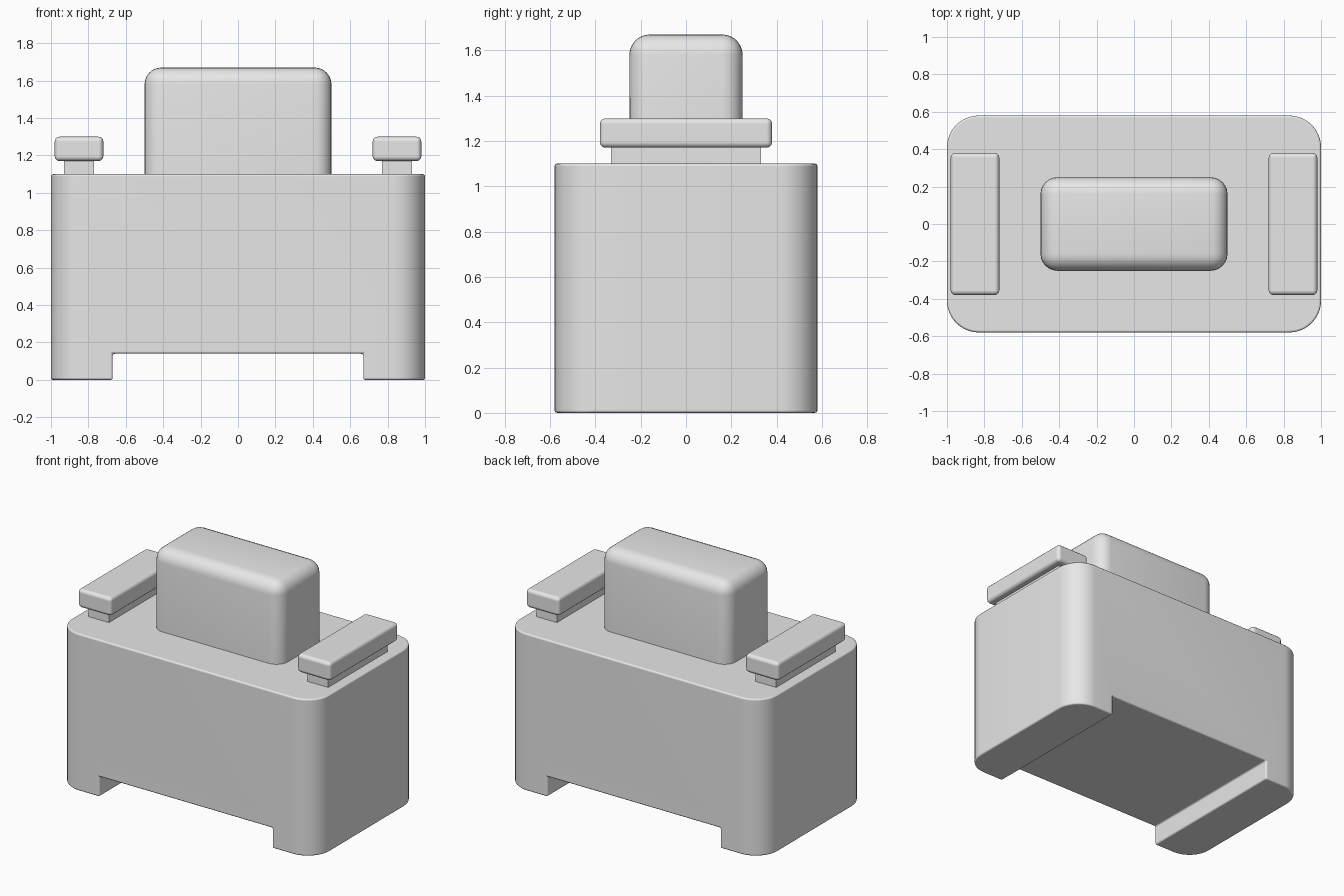
import bpy
import bmesh

if "Cube" in bpy.data.objects:
    bpy.data.objects.remove(bpy.data.objects["Cube"], do_unlink=True)

grey = bpy.data.materials.new("light_grey")
grey.use_nodes = True
colour = (0.8, 0.8, 0.8, 1)
grey.diffuse_color = colour
grey.node_tree.nodes["Principled BSDF"].inputs["Base Color"].default_value = colour


def prism(profile, half_depth):
    """Extrude an x-z outline from front to back."""
    bm = bmesh.new()
    face = bm.faces.new([bm.verts.new((x, -half_depth, z)) for x, z in profile])
    out = bmesh.ops.extrude_face_region(bm, geom=[face], use_keep_orig=True)
    moved = [v for v in out["geom"] if isinstance(v, bmesh.types.BMVert)]
    bmesh.ops.translate(bm, verts=moved, vec=(0, 2 * half_depth, 0))
    bmesh.ops.recalc_face_normals(bm, faces=bm.faces)
    return bm


def box(x0, x1, half_depth, z0, z1):
    return prism([(x0, z0), (x1, z0), (x1, z1), (x0, z1)], half_depth)


def round_edges(bm, radius, segments, rule):
    edges = [e for e in bm.edges if rule(*e.verts)]
    bmesh.ops.bevel(bm, geom=edges, offset=radius, segments=segments,
                    profile=0.5, affect="EDGES", clamp_overlap=True)


def finish(bm, name, edge_radius=0, segments=3):
    mesh = bpy.data.meshes.new(name)
    bm.to_mesh(mesh)
    bm.free()
    mesh.materials.append(grey)
    obj = bpy.data.objects.new(name, mesh)
    bpy.context.collection.objects.link(obj)
    if edge_radius:
        mesh.shade_smooth()
        bevel = obj.modifiers.new("soft_edges", "BEVEL")
        bevel.width = edge_radius
        bevel.segments = segments
        bevel.limit_method = "ANGLE"
        bevel.harden_normals = True
    return obj


# Body with a channel underneath and rounded upright corners
body = prism([(-1, 0), (-0.67, 0), (-0.67, 0.14), (0.67, 0.14),
              (0.67, 0), (1, 0), (1, 1.1), (-1, 1.1)], 0.58)
round_edges(body, 0.17, 10, lambda a, b: abs(a.co.x) > 0.99
            and abs(a.co.x - b.co.x) < 0.01 and abs(a.co.z - b.co.z) > 0.5)
finish(body, "body", 0.012)

# Central block, rounded on its sides and top, square at its base
block = box(-0.5, 0.5, 0.25, 1.09, 1.67)
round_edges(block, 0.09, 6, lambda a, b: max(a.co.z, b.co.z) > 1.5)
block_obj = finish(block, "central_block")
bpy.context.view_layer.objects.active = block_obj
block_obj.select_set(True)
bpy.ops.object.shade_smooth_by_angle(angle=0.6)

# Raised bar on a narrower support at each end
for side, sign in (("left", 1), ("right", -1)):
    x = 0.85 * sign
    finish(box(x - 0.08, x + 0.08, 0.33, 1.09, 1.18), side + "_bar_support")
    finish(box(x - 0.13, x + 0.13, 0.38, 1.17, 1.3), side + "_bar", 0.025)
